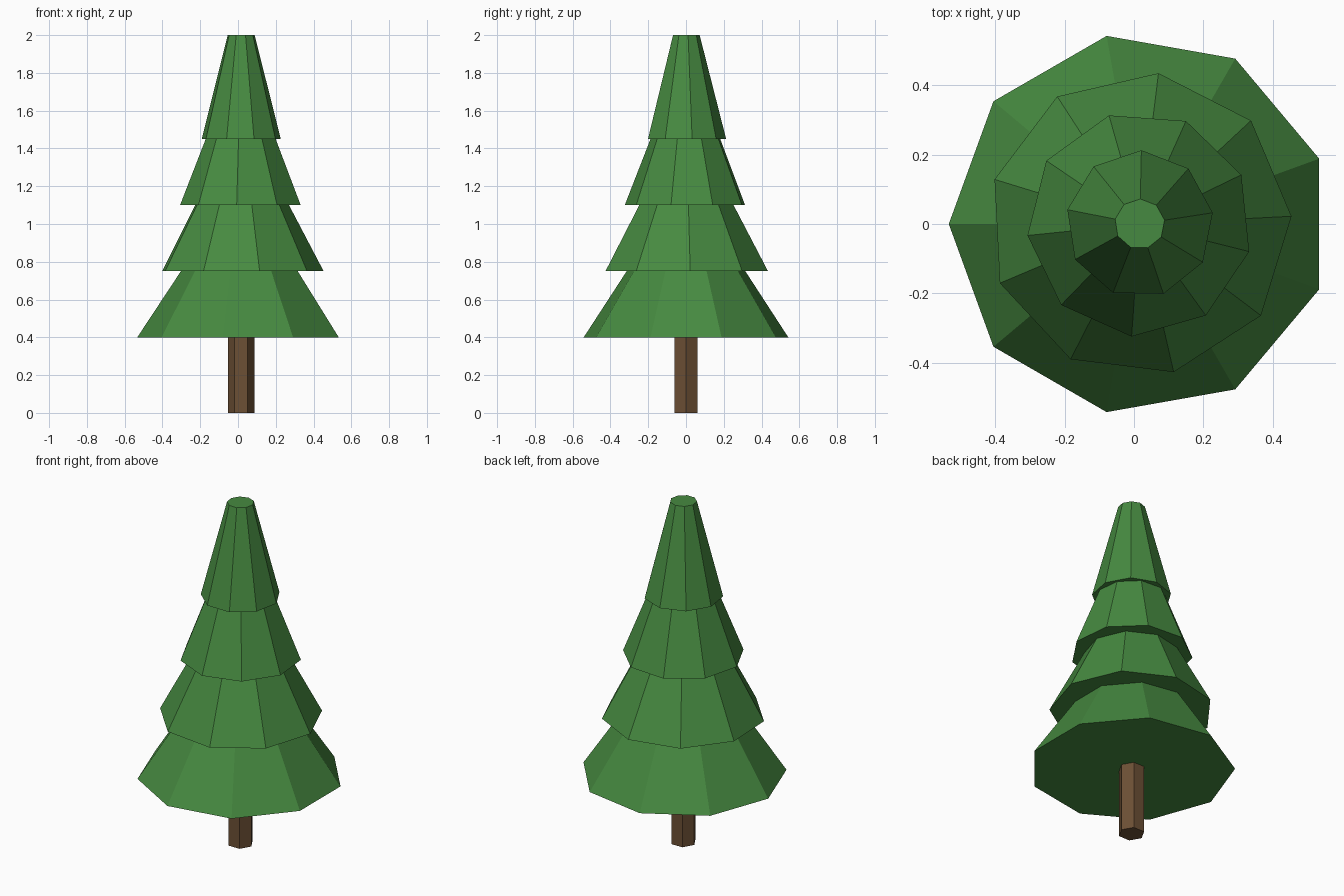
import bpy
import bmesh
from math import sin, cos, tau, pi

cube = bpy.data.objects.get("Cube")
if cube:
    bpy.data.objects.remove(cube)


def make_material(name, color):
    mat = bpy.data.materials.new(name)
    mat.use_nodes = True
    mat.diffuse_color = color
    mat.node_tree.nodes["Principled BSDF"].inputs["Base Color"].default_value = color
    return mat


def frustum(name, sides, r_low, r_high, z_low, z_high, turn, mat):
    """Capped, flat-shaded tapered prism with its first corner at angle turn."""
    bm = bmesh.new()
    rings = []
    for r, z in ((r_low, z_low), (r_high, z_high)):
        angles = [turn + tau * i / sides for i in range(sides)]
        rings.append([bm.verts.new((r * cos(a), r * sin(a), z)) for a in angles])
    low, high = rings
    bm.faces.new(low[::-1])
    bm.faces.new(high)
    for i in range(sides):
        j = (i + 1) % sides
        bm.faces.new((low[i], low[j], high[j], high[i]))
    mesh = bpy.data.meshes.new(name)
    bm.to_mesh(mesh)
    bm.free()
    mesh.materials.append(mat)
    obj = bpy.data.objects.new(name, mesh)
    obj.location.x = CENTER_X
    bpy.context.collection.objects.link(obj)
    return obj


needles = make_material("needle green", (0.062, 0.255, 0.052, 1))
bark = make_material("bark brown", (0.15, 0.08, 0.035, 1))

# Nine-sided tiers are wider on one side, so the axis sits slightly off centre
CENTER_X = 0.0166
TAPER = 0.34

# Trunk
frustum("trunk", 6, 0.07, 0.07, 0, 0.42, 0, bark)

# Foliage tiers, each narrower and twisted relative to the one below
for i in range(4):
    radius = 0.55 - 0.1125 * i
    base = 0.4 + 0.35 * i
    frustum(f"foliage_tier_{i + 1}", 9, radius, radius * TAPER,
            base, base + 0.55, pi + 0.4 * i, needles)
